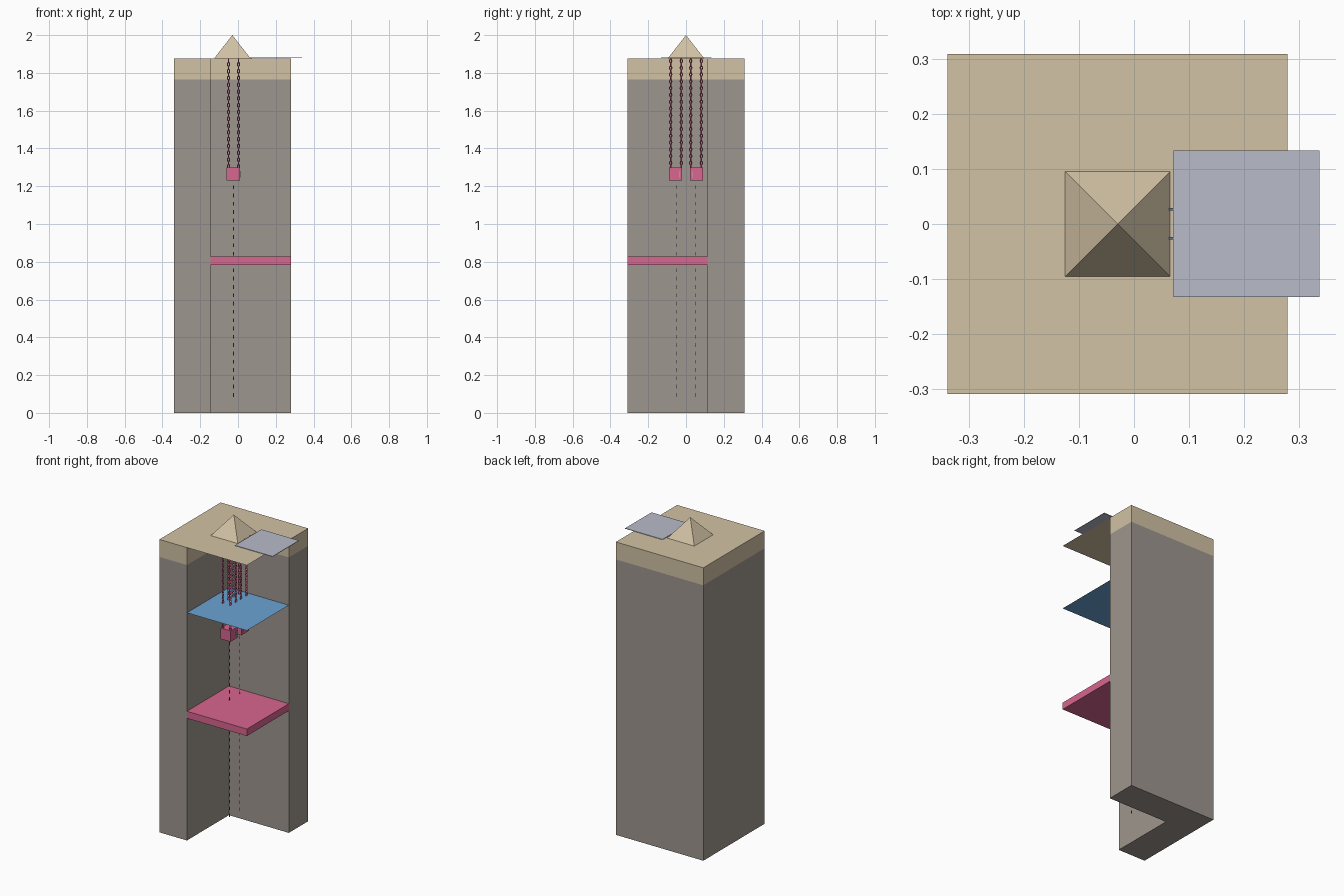
import bpy, bmesh, math
from mathutils import Matrix, Vector

cube = bpy.data.objects.get("Cube")
if cube:
    bpy.data.objects.remove(cube, do_unlink=True)


def material(name, rgb):
    linear = [(c / 255 / 12.92) if c < 11 else ((c / 255 + 0.055) / 1.055) ** 2.4 for c in rgb]
    m = bpy.data.materials.new(name)
    m.use_nodes = True
    m.diffuse_color = (*linear, 1)
    m.node_tree.nodes["Principled BSDF"].inputs["Base Color"].default_value = (*linear, 1)
    return m


GREY = material("stone grey", (158, 150, 142))
TAN = material("sand tan", (210, 194, 165))
PINK = material("rose pink", (216, 102, 143))
BLUE = material("sky blue", (107, 164, 212))
SILVER = material("silver grey", (184, 188, 201))
SLATE = material("slate blue", (105, 112, 135))


def finish(name, bm, *mats):
    mesh = bpy.data.meshes.new(name)
    bm.to_mesh(mesh)
    bm.free()
    for m in mats:
        mesh.materials.append(m)
    obj = bpy.data.objects.new(name, mesh)
    bpy.context.collection.objects.link(obj)
    return obj


def add_box(bm, lo, hi):
    lo, hi = Vector(lo), Vector(hi)
    size = Matrix.Diagonal((*(hi - lo), 1))
    bmesh.ops.create_cube(bm, size=1, matrix=Matrix.Translation((lo + hi) / 2) @ size)


def box(name, lo, hi, mat):
    bm = bmesh.new()
    add_box(bm, lo, hi)
    return finish(name, bm, mat)


def sheet(name, x0, x1, y0, y1, z, mat):
    bm = bmesh.new()
    bm.faces.new([bm.verts.new((x, y, z)) for x, y in ((x0, y0), (x1, y0), (x1, y1), (x0, y1))])
    return finish(name, bm, mat)


# Main dimensions: outer block, inner corner of the shaft, roof and band heights
LEFT, RIGHT, FRONT, BACK = -0.34, 0.28, -0.31, 0.31
SHAFT_X, SHAFT_Y = -0.145, 0.115
ROOF, BAND = 1.877, 1.765

# L-shaped tower with a tan band at the top
bm = bmesh.new()
plan = [(LEFT, FRONT), (SHAFT_X, FRONT), (SHAFT_X, SHAFT_Y),
        (RIGHT, SHAFT_Y), (RIGHT, BACK), (LEFT, BACK)]
base = bm.faces.new([bm.verts.new((x, y, 0)) for x, y in plan])
top = bmesh.ops.extrude_face_region(bm, geom=[base])["geom"]
bmesh.ops.translate(bm, vec=(0, 0, ROOF), verts=[v for v in top if isinstance(v, bmesh.types.BMVert)])
bmesh.ops.bisect_plane(bm, geom=bm.verts[:] + bm.edges[:] + bm.faces[:],
                       plane_co=(0, 0, BAND), plane_no=(0, 0, 1))
bmesh.ops.recalc_face_normals(bm, faces=bm.faces)
for f in bm.faces:
    f.material_index = int(f.calc_center_median().z > BAND)
finish("tower_walls", bm, GREY, TAN)

# Horizontal sheets and floor inside the shaft
sheet("shaft_roof", SHAFT_X, RIGHT, FRONT, SHAFT_Y, ROOF, TAN)
sheet("blue_level", SHAFT_X, RIGHT, FRONT, SHAFT_Y, 1.459, BLUE)
box("pink_floor", (SHAFT_X, FRONT, 0.783), (RIGHT, SHAFT_Y, 0.828), PINK)

# Pyramid on the roof
bm = bmesh.new()
bmesh.ops.create_cone(bm, cap_ends=True, segments=4, radius1=0.096 * math.sqrt(2), radius2=0,
                      depth=2 - ROOF,
                      matrix=Matrix.Translation((-0.03, 0, (2 + ROOF) / 2))
                      @ Matrix.Rotation(math.pi / 4, 4, "Z"))
finish("roof_pyramid", bm, TAN)

# Overhanging plate beside the pyramid, with two small tabs
box("roof_plate", (0.072, -0.133, 1.879), (0.338, 0.134, 1.882), SILVER)
for side, y in (("front", -0.026), ("back", 0.027)):
    box(side + "_plate_tab", (0.064, y - 0.002, ROOF), (0.073, y + 0.002, 1.881), SLATE)


def add_link(bm, centre, turned):
    """One stretched chain link, built as a thin closed tube."""
    around, tube = 10, 4
    rings = []
    for i in range(around):
        a = math.tau * i / around
        ring = []
        for j in range(tube):
            b = math.tau * j / tube
            across = (0.0058 + 0.003 * math.cos(b)) * math.cos(a)
            up = (0.011 + 0.003 * math.cos(b)) * math.sin(a)
            out = 0.003 * math.sin(b)
            offset = (out, across, up) if turned else (across, out, up)
            ring.append(bm.verts.new(Vector(centre) + Vector(offset)))
        rings.append(ring)
    for i in range(around):
        p, q = rings[i], rings[(i + 1) % around]
        for j in range(tube):
            k = (j + 1) % tube
            bm.faces.new((p[j], q[j], q[k], p[k]))


# Two hanging weights, each with four chains, a label strip and a dashed guide line
for side, s in (("front", -1), ("back", 1)):
    y = 0.055 * s
    box(side + "_weight", (-0.06, y - 0.035, 1.23), (0.01, y + 0.035, 1.3), PINK)
    box(side + "_weight_strip", (0.01, 0.033 * s - 0.002, 1.245), (0.014, 0.033 * s + 0.002, 1.28), SILVER)

    bm = bmesh.new()
    for x in (-0.05, 0.003):
        for cy in (0.025 * s, 0.081 * s):
            for i in range(32):
                add_link(bm, (x, cy, 1.305 + i * 0.018), i % 2)
    bmesh.ops.recalc_face_normals(bm, faces=bm.faces)
    finish(side + "_chains", bm, PINK)

    bm = bmesh.new()
    for i in range(26):
        z = 0.085 + i * 0.044
        add_box(bm, (-0.026, 0.052 * s - 0.002, z), (-0.022, 0.052 * s + 0.002, z + 0.02))
    finish(side + "_guide_dashes", bm, SLATE)
